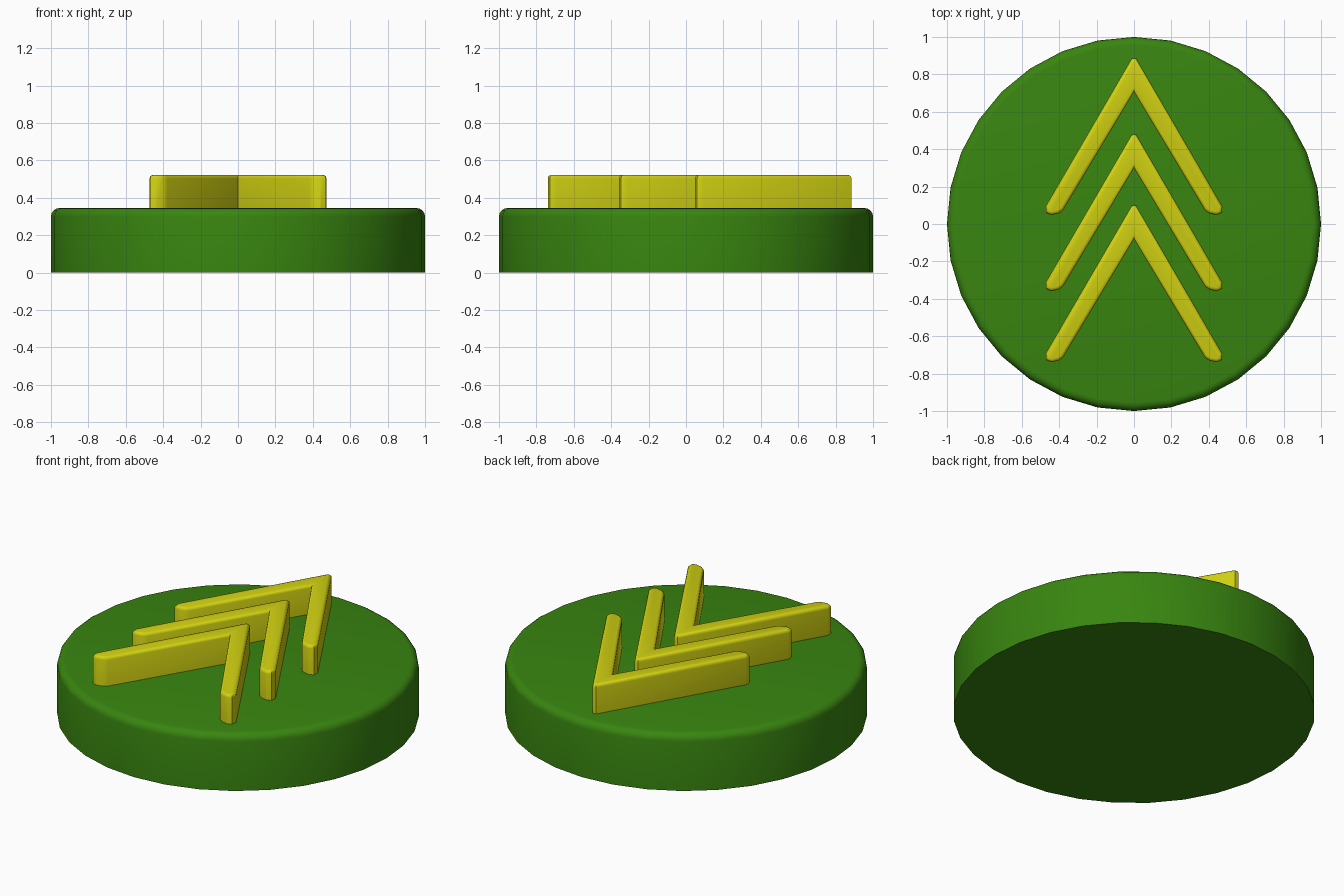
import bpy, bmesh, math

if "Cube" in bpy.data.objects:
    bpy.data.objects.remove(bpy.data.objects["Cube"])


def material(name, rgb):
    m = bpy.data.materials.new(name)
    m.diffuse_color = (*rgb, 1)
    m.use_nodes = True
    m.node_tree.nodes["Principled BSDF"].inputs["Base Color"].default_value = m.diffuse_color
    return m


GREEN = material("leaf green", (0.04, 0.235, 0.005))
YELLOW = material("yellow", (0.64, 0.64, 0.006))


def prism(name, outline, z0, z1, bevel, segments, mat):
    """Extrude an outline upwards and round its top rim."""
    bm = bmesh.new()
    face = bm.faces.new([bm.verts.new((x, y, z0)) for x, y in outline])
    bm.normal_update()
    res = bmesh.ops.extrude_face_region(bm, geom=[face], use_keep_orig=True)
    for v in res["geom"]:
        if isinstance(v, bmesh.types.BMVert):
            v.co.z = z1
    bmesh.ops.recalc_face_normals(bm, faces=bm.faces[:])
    rim = [e for e in bm.edges if all(v.co.z > z1 - 1e-5 for v in e.verts)]
    bmesh.ops.bevel(bm, geom=rim, offset=bevel, segments=segments,
                    profile=0.5, affect='EDGES', clamp_overlap=True)
    bmesh.ops.recalc_face_normals(bm, faces=bm.faces[:])
    me = bpy.data.meshes.new(name)
    bm.to_mesh(me)
    bm.free()
    me.materials.append(mat)
    ob = bpy.data.objects.new(name, me)
    bpy.context.collection.objects.link(ob)
    bpy.ops.object.select_all(action='DESELECT')
    ob.select_set(True)
    bpy.context.view_layer.objects.active = ob
    bpy.ops.object.shade_smooth_by_angle(angle=math.radians(35))
    return ob


# Round base
circle = [(math.cos(i * math.tau / 32), math.sin(i * math.tau / 32)) for i in range(32)]
prism("base_disc", circle, 0, 0.345, 0.045, 4, GREEN)

# Three raised chevrons, mirrored half outline relative to the apex
right = [(0.012, 0), (0.472, -0.79), (0.47, -0.825), (0.442, -0.837),
         (0.402, -0.828), (0.378, -0.81)]
half = [(x, y) for x, y in right]
outline = half[::-1] + [(-x, y) for x, y in half]
outline.append((0, -0.178))
# start at the right inner end, over the apex, down the left arm, inner apex
for i, apex in enumerate((0.885, 0.478, 0.098)):
    prism(f"chevron_{i + 1}", [(x, y + apex) for x, y in outline],
          0.33, 0.522, 0.018, 3, YELLOW)
